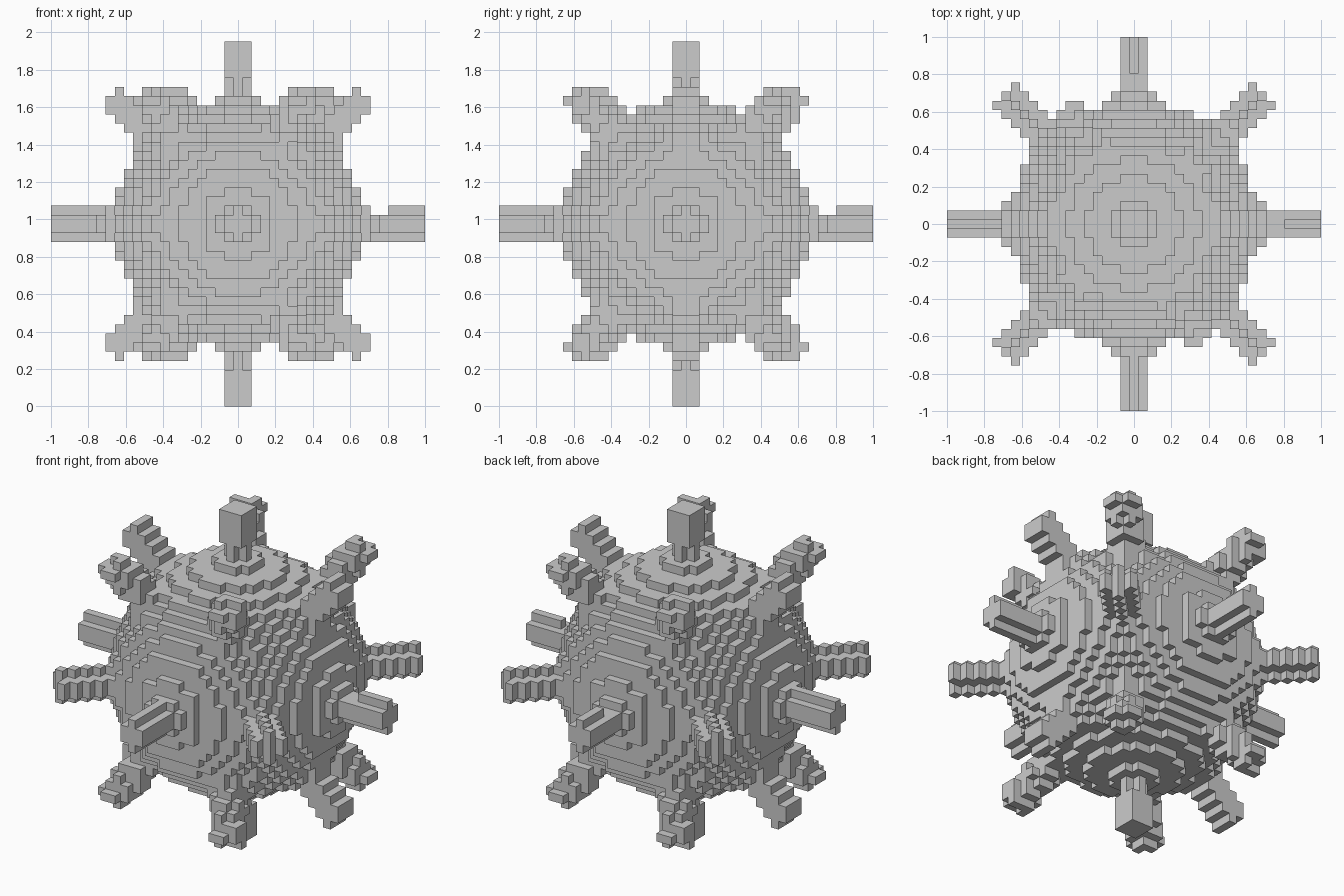
import bpy, bmesh, math
from mathutils import Vector

if "Cube" in bpy.data.objects:
    bpy.data.objects.remove(bpy.data.objects["Cube"])

H = 2 / 41            # block size
R_BALL = 13.6         # ball radius, in blocks
LEN, R_PIN = 20.05, 1.65
MID_Z = 20            # ball centre height, in blocks


def direction(az, el):
    a, e = math.radians(az), math.radians(el)
    return Vector((math.cos(a) * math.cos(e), math.sin(a) * math.cos(e), math.sin(e)))


# Spike directions: poles, level ring of eight, six sloping up and six sloping down
poles = [direction(0, 90), direction(0, -90)]
level = [direction(a, 0) for a in range(0, 360, 45)]
tilted = [0, 45, 120, 180, 225, 300]
upper = [direction(a, 45) for a in tilted]
lower = [direction(a, -45) for a in tilted]
groups = {"pole_spikes": poles, "level_spikes": level,
          "upper_spikes": upper, "lower_spikes": lower}


def in_spike(p, d):
    t = p.dot(d)
    if t < 11 or t > LEN:
        return False
    r = (p - d * t).length
    if t < 14.2:                                  # flared collar
        return r < 16.2 - t
    straight_up = abs(d.z) > 0.9
    if t < 16.1 and (straight_up or (max(d.x, d.y) > 0.99 and p.z > 0)):
        return r < 1.3                            # thin neck
    return r < R_PIN


# Sort every block of the grid into the ball or a spike group
cells = {}
for i in range(-20, 21):
    for j in range(-20, 21):
        for k in range(40):
            p = Vector((i, j, k + 0.5 - MID_Z))
            if p.length < R_BALL:
                cells[i, j, k] = "ball"
                continue
            for name, dirs in groups.items():
                if any(in_spike(p, d) for d in dirs):
                    cells[i, j, k] = name
                    break


def build(name):
    # Outer block faces of one part, with coplanar faces merged
    bm = bmesh.new()
    verts = {}

    def corner(c):
        if c not in verts:
            verts[c] = bm.verts.new(((c[0] - 0.5) * H, (c[1] - 0.5) * H, c[2] * H))
        return verts[c]

    for cell, part in cells.items():
        if part != name:
            continue
        for axis in range(3):
            u, v = (axis + 1) % 3, (axis + 2) % 3
            for side in (0, 1):
                n = list(cell)
                n[axis] += 2 * side - 1
                if tuple(n) in cells:
                    continue
                loop = []
                for du, dv in ((0, 0), (1, 0), (1, 1), (0, 1)):
                    c = list(cell)
                    c[axis] += side
                    c[u] += du
                    c[v] += dv
                    loop.append(corner(tuple(c)))
                bm.faces.new(loop if side else loop[::-1])
    bmesh.ops.dissolve_limit(bm, angle_limit=0.01, verts=bm.verts[:], edges=bm.edges[:])
    mesh = bpy.data.meshes.new(name)
    bm.to_mesh(mesh)
    bm.free()
    bpy.context.collection.objects.link(bpy.data.objects.new(name, mesh))


for part in ["ball", *groups]:
    build(part)
